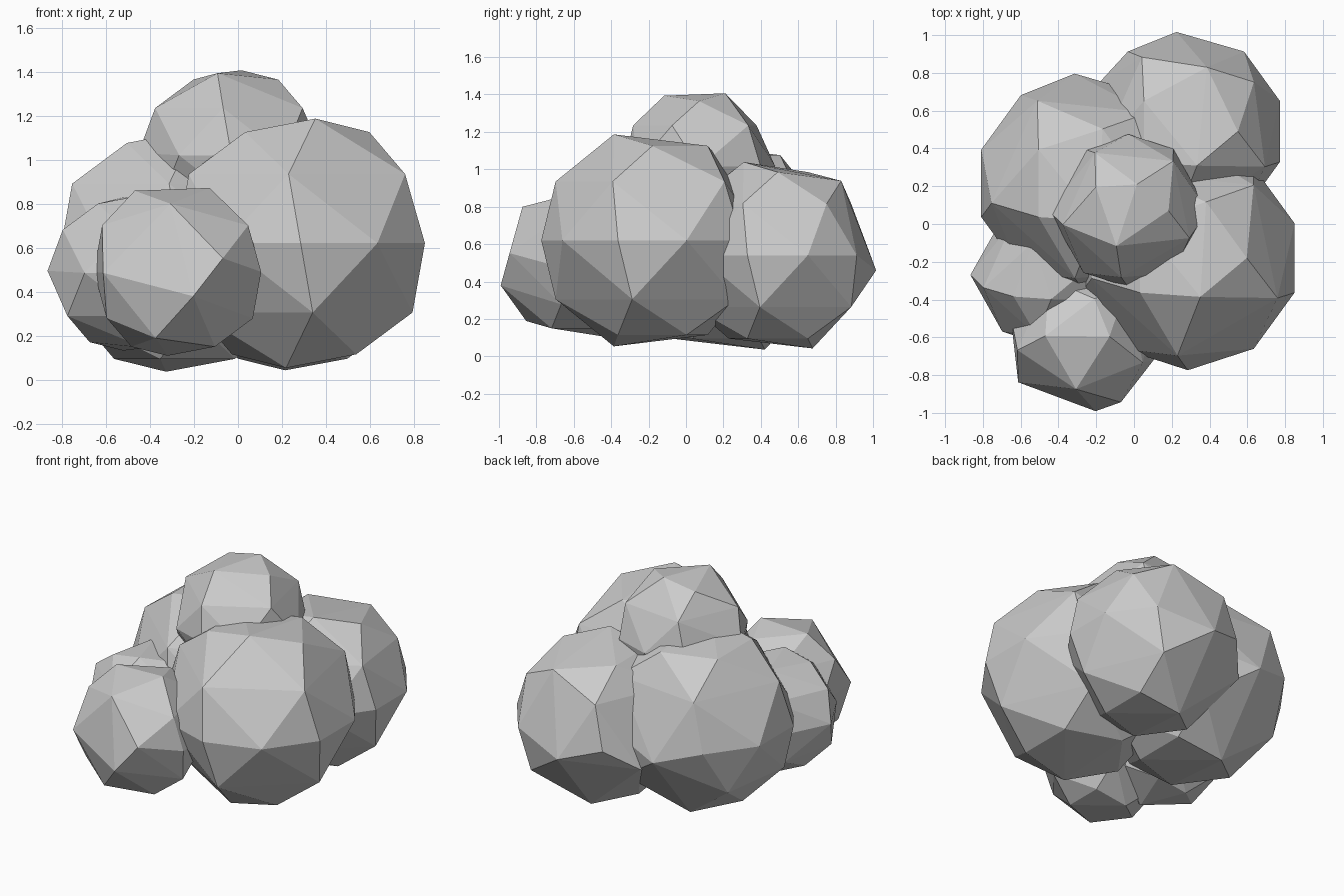
import bpy, bmesh
from math import radians, degrees, sin, cos, atan2
from mathutils import Matrix, Vector

cube = bpy.data.objects.get("Cube")
if cube:
    bpy.data.objects.remove(cube)

# One plain grey for the whole cluster
grey = bpy.data.materials.new("soft_grey")
grey.use_nodes = True
colour = (0.6, 0.6, 0.6, 1)
grey.diffuse_color = colour
grey.node_tree.nodes["Principled BSDF"].inputs["Base Color"].default_value = colour


def nearest(bm, azimuth, latitude):
    """Vertex of a ball that lies closest to a compass direction."""
    a, t = radians(azimuth), radians(latitude)
    aim = Vector((cos(a) * cos(t), sin(a) * cos(t), sin(t)))
    return max(bm.verts, key=lambda v: v.co.dot(aim))


def puff(name, centre, radius, detail, top=-72, bottom=108, leans=()):
    """Chunky ball: corners lean towards a neighbour, then decimate merges them."""
    bm = bmesh.new()
    bmesh.ops.create_icosphere(bm, subdivisions=2, radius=radius)
    # Each five-sided corner leans sideways; the poles lean to a given azimuth
    goals = {}
    for v in bm.verts:
        if len(v.link_edges) == 5:
            side = 1 if v.co.z > 0 else -1
            if abs(v.co.z) > 0.9 * radius:
                goal = nearest(bm, top if side > 0 else bottom, side * 58)
            else:
                goal = nearest(bm, degrees(atan2(v.co.y, v.co.x)) - side * 36, side * 32)
            goals[v] = goal
    for azimuth, latitude, goal_azimuth, goal_latitude in leans:
        goals[nearest(bm, azimuth, latitude)] = nearest(bm, goal_azimuth, goal_latitude)
    for v, goal in goals.items():
        v.co = v.co.lerp(goal.co, 0.2)
    bmesh.ops.transform(bm, matrix=Matrix.Translation(centre), verts=bm.verts)
    mesh = bpy.data.meshes.new(name)
    bm.to_mesh(mesh)
    bm.free()
    mesh.materials.append(grey)
    obj = bpy.data.objects.new(name, mesh)
    bpy.context.collection.objects.link(obj)
    facets = obj.modifiers.new("facets", 'DECIMATE')
    facets.ratio = detail


# Large puffs round the base
puff("front_left_puff", (0.285, -0.18, 0.62), 0.594, 0.7, bottom=-108)
puff("back_left_puff", (0.275, 0.49, 0.54), 0.523, 0.68,
     leans=[(108, -27, 90, 0), (72, 27, 72, 58)])
puff("back_right_puff", (-0.26, 0.215, 0.585), 0.577, 0.7, leans=[(108, -27, 90, 0)])

# Smaller puffs on the top, front and side
puff("top_puff", (-0.03, 0.07, 1.02), 0.405, 0.6, top=72)
puff("front_puff", (-0.275, -0.595, 0.49), 0.4, 0.6, top=0,
     leans=[(-72, 27, -54, 0), (-108, -27, -144, -32)])
puff("right_side_puff", (-0.48, -0.27, 0.485), 0.37, 0.6)
